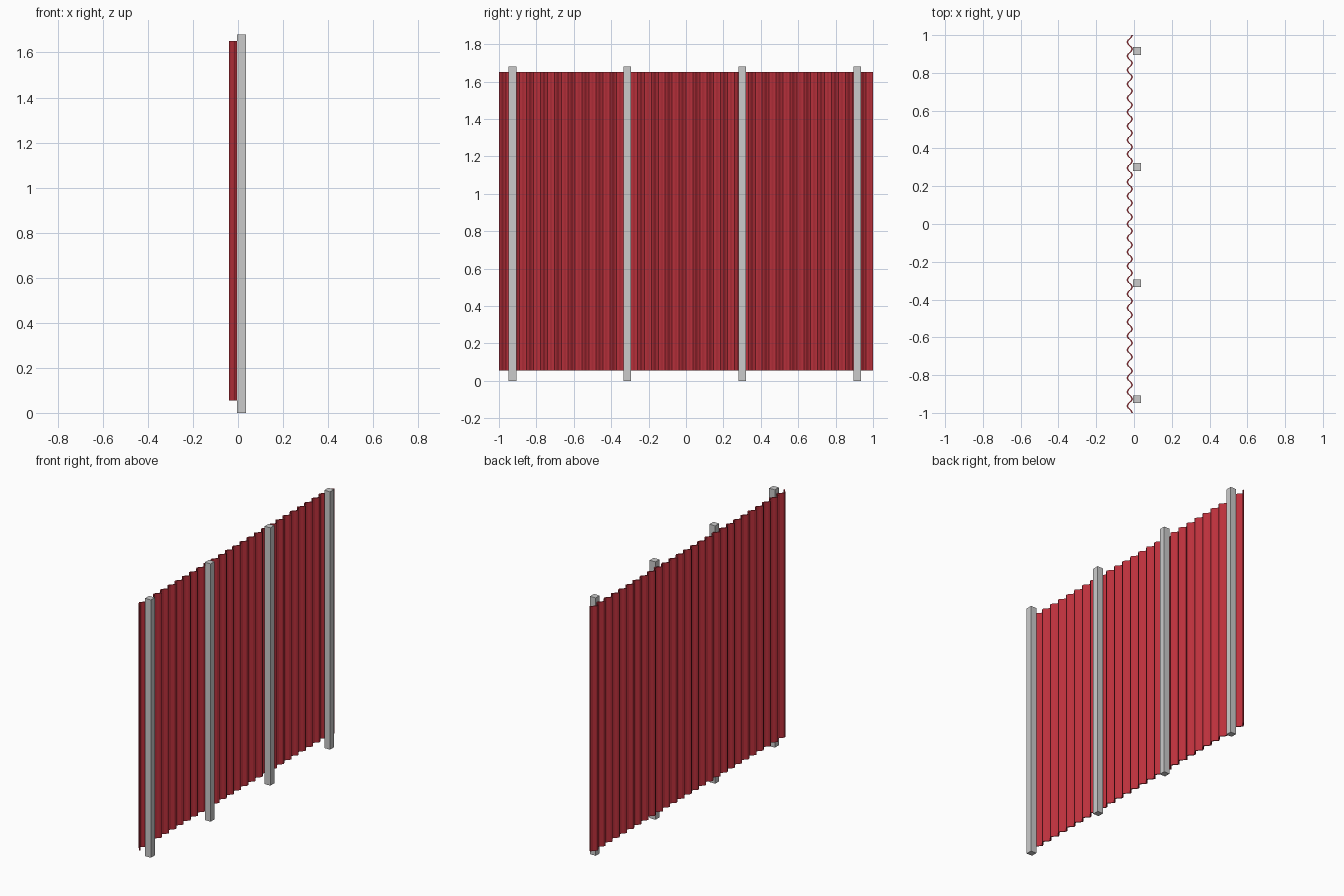
import bpy, bmesh, math

if "Cube" in bpy.data.objects:
    bpy.data.objects.remove(bpy.data.objects["Cube"])

RIDGES = 27          # corrugations along the panel
STEPS = 6            # flat strips per corrugation
Z0, Z1 = 0.055, 1.65

red = bpy.data.materials.new("red_paint")
red.diffuse_color = (0.5, 0.03, 0.045, 1)
red.use_nodes = True
red.node_tree.nodes["Principled BSDF"].inputs["Base Color"].default_value = red.diffuse_color


def mesh_object(name, bm):
    bmesh.ops.recalc_face_normals(bm, faces=bm.faces)
    me = bpy.data.meshes.new(name)
    bm.to_mesh(me)
    bm.free()
    ob = bpy.data.objects.new(name, me)
    bpy.context.collection.objects.link(ob)
    return ob


def wave_profile(offset):
    n = RIDGES * STEPS
    return [(offset + 0.0135 * math.cos(2 * math.pi * i / STEPS), -1 + 2 * i / n)
            for i in range(n + 1)]


# Corrugated sheet: closed wavy strip extruded upward
bm = bmesh.new()
back, front = wave_profile(-0.0265), wave_profile(-0.0185)
rows = [[bm.verts.new((x, y, z)) for x, y in prof]
        for prof, z in ((back, Z0), (back, Z1), (front, Z1), (front, Z0))]
for a, b in zip(rows, rows[1:] + rows[:1]):
    for i in range(len(a) - 1):
        bm.faces.new((a[i], a[i + 1], b[i + 1], b[i]))
for end in (0, -1):
    bm.faces.new([r[end] for r in rows])
sheet = mesh_object("corrugated_sheet", bm)
sheet.data.materials.append(red)

# Square posts along one side
for k in range(4):
    bm = bmesh.new()
    bmesh.ops.create_cube(bm, size=1)
    bmesh.ops.scale(bm, vec=(0.041, 0.041, 1.68), verts=bm.verts)
    bmesh.ops.translate(bm, vec=(0.0155, -0.928 + 0.6147 * k, 0.84), verts=bm.verts)
    mesh_object(f"post_{k + 1}", bm)
